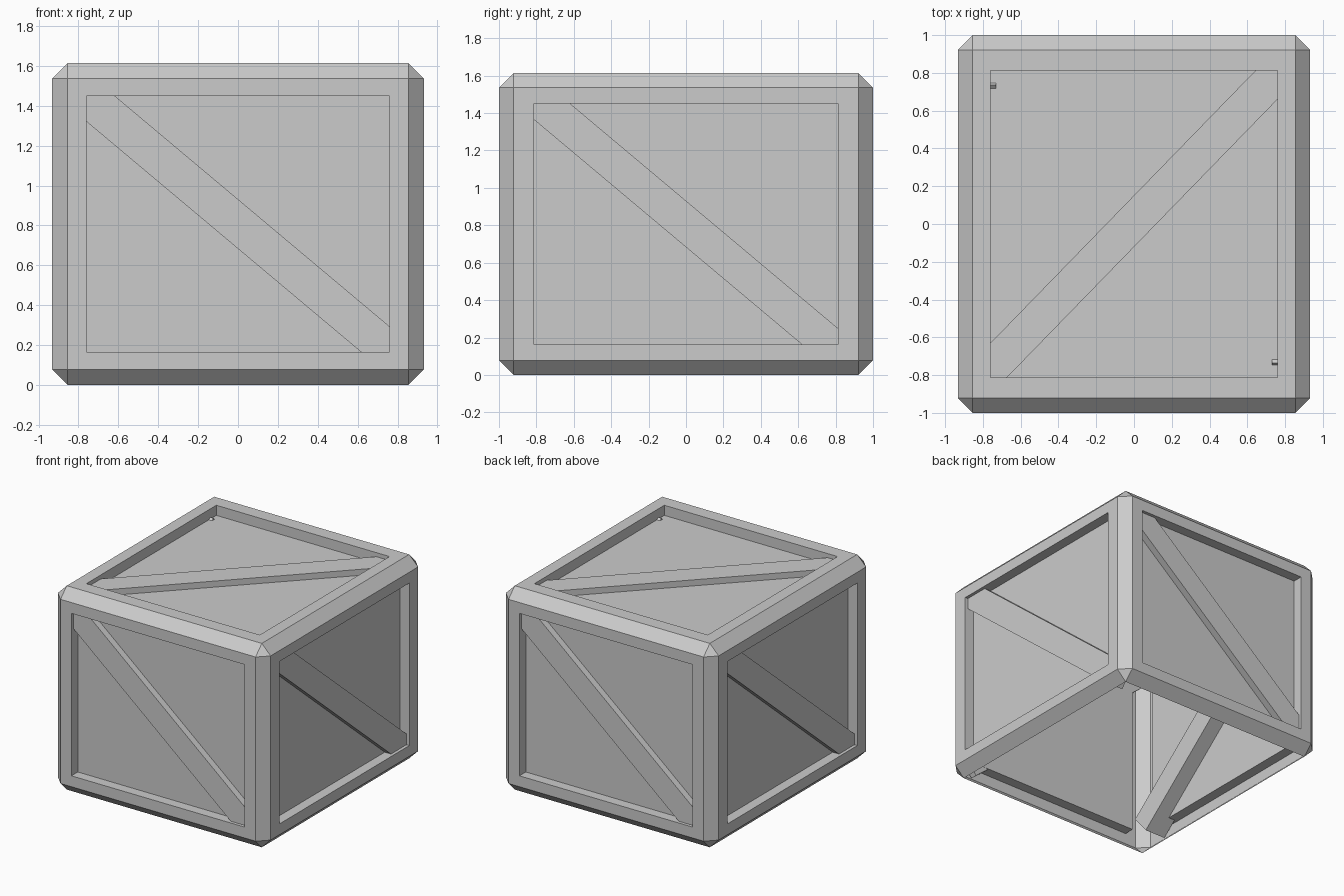
import bpy, bmesh, math
from mathutils import Matrix, Vector

if "Cube" in bpy.data.objects:
    bpy.data.objects.remove(bpy.data.objects["Cube"])

HALF = Vector((0.932, 1.0, 0.807))      # outer half size
OPEN = Vector((0.759, 0.812, 0.643))    # half size of the panel openings
CHAMFER, DEPTH = 0.078, 0.08
MID = HALF.z


def finish(name, bm):
    mesh = bpy.data.meshes.new(name)
    bm.to_mesh(mesh)
    bm.free()
    obj = bpy.data.objects.new(name, mesh)
    bpy.context.collection.objects.link(obj)
    return obj


# Crate shell: chamfered box, open underneath, with five recessed panels
bm = bmesh.new()
bmesh.ops.create_cube(bm, size=2, matrix=Matrix.Diagonal((*HALF, 1)))
bmesh.ops.bevel(bm, geom=bm.edges[:], offset=CHAMFER, segments=1,
                affect='EDGES', profile=0.5)
bm.normal_update()
bottom = [f for f in bm.faces if f.normal.z < -0.99]
bmesh.ops.delete(bm, geom=bottom, context='FACES')
panels = [f for f in bm.faces if max(abs(c) for c in f.normal) > 0.99]
bmesh.ops.inset_individual(bm, faces=panels, thickness=0.09, depth=0)
for f in panels:
    axis = max(range(3), key=lambda i: abs(f.normal[i]))
    for v in f.verts:
        for i in range(3):
            if i != axis:
                v.co[i] = math.copysign(OPEN[i], v.co[i])
bm.normal_update()
bmesh.ops.inset_individual(bm, faces=panels, thickness=0, depth=-DEPTH)
bmesh.ops.translate(bm, verts=bm.verts[:], vec=(0, 0, MID))
finish("crate_shell", bm)


# Diagonal braces: box lying along local x, thickness along local z
def brace(name, length, near, far, placement):
    bm = bmesh.new()
    bmesh.ops.create_cube(bm, size=1, matrix=Matrix.Translation((0, 0, (near + far) / 2))
                          @ Matrix.Diagonal((length, 0.19, far - near, 1)))
    bm.transform(placement)
    finish(name, bm)


up = Matrix.Translation((0, 0, MID))
stand = Matrix.Rotation(math.radians(90), 4, 'X')      # local z now faces the front
tilt = Matrix.Rotation(math.radians(-40), 4, 'Z')
for name, turn, near, far in (("front", 0, 0.921, 0.975), ("right", 90, 0.73, 0.907),
                              ("back", 180, 0.921, 0.975), ("left", 270, 0.73, 0.907)):
    spin = Matrix.Rotation(math.radians(turn), 4, 'Z')
    brace(name + "_brace", 2.08, near, far, up @ spin @ stand @ tilt)
brace("top_brace", 2.26, 1.525, 1.582,
      Matrix.Translation((0, 0.015, 0)) @ Matrix.Rotation(math.radians(45.8), 4, 'Z'))
